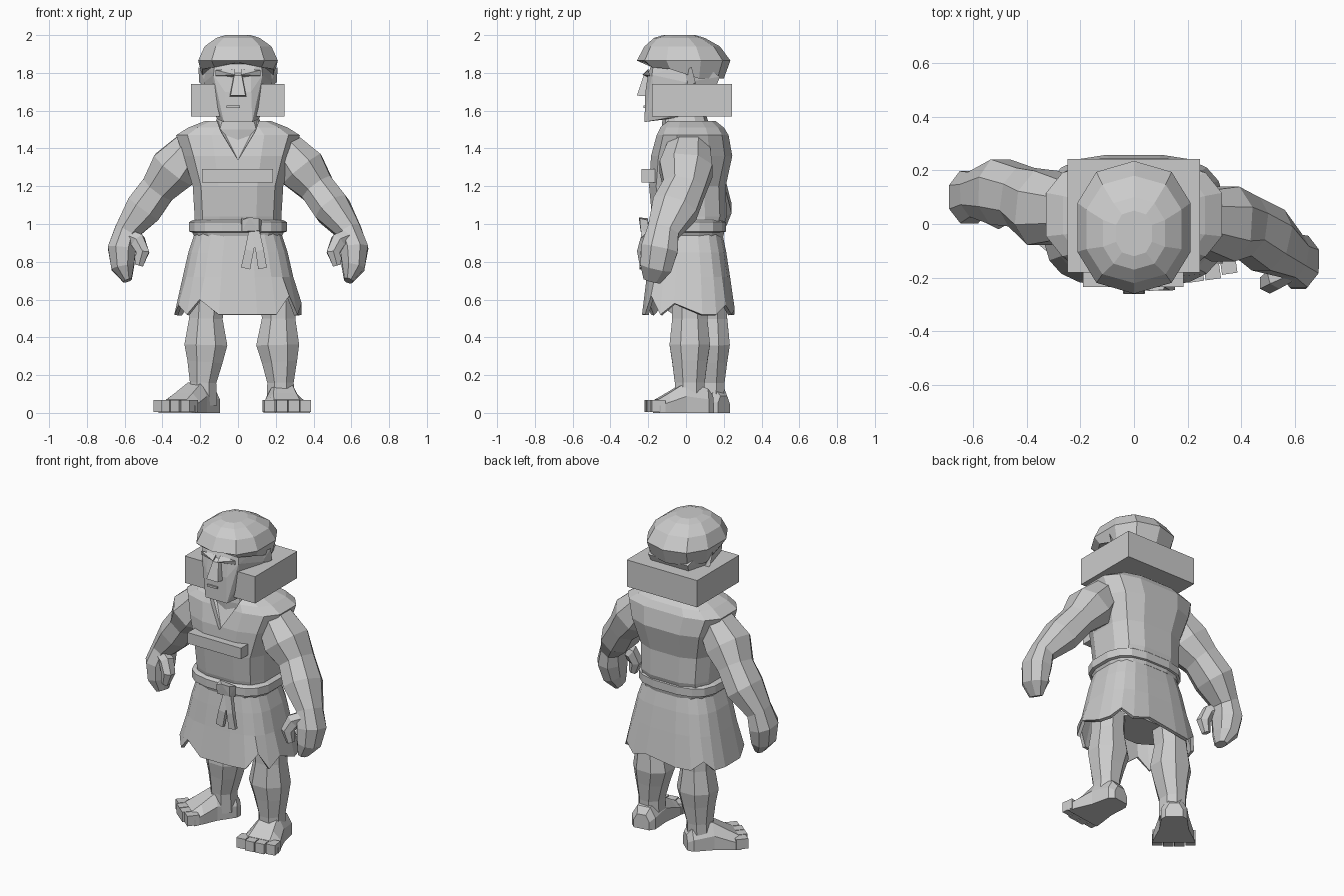
import bpy, bmesh, math
from mathutils import Vector, Matrix

cube = bpy.data.objects.get("Cube")
if cube:
    bpy.data.objects.remove(cube, do_unlink=True)

GREY = (0.6, 0.6, 0.6, 1)
clay = bpy.data.materials.new("plain_grey")
clay.diffuse_color = GREY
clay.use_nodes = True
clay.node_tree.nodes["Principled BSDF"].inputs["Base Color"].default_value = GREY


def finish(name, bm):
    bmesh.ops.recalc_face_normals(bm, faces=bm.faces)
    mesh = bpy.data.meshes.new(name)
    bm.to_mesh(mesh)
    bm.free()
    mesh.materials.append(clay)
    obj = bpy.data.objects.new(name, mesh)
    bpy.context.scene.collection.objects.link(obj)
    return obj


def skin(name, rings, caps=True):
    """Join rings of points with quads."""
    bm = bmesh.new()
    rows = [[bm.verts.new(p) for p in ring] for ring in rings]
    n = len(rows[0])
    for a, b in zip(rows, rows[1:]):
        for i in range(n):
            j = (i + 1) % n
            bm.faces.new((a[i], a[j], b[j], b[i]))
    if caps:
        bm.faces.new(rows[0])
        bm.faces.new(rows[-1])
    return finish(name, bm)


def oval(n, power):
    pts = []
    for i in range(n):
        a = math.tau * (i + 0.5) / n
        c, s = math.cos(a), math.sin(a)
        pts.append((math.copysign(abs(c) ** power, c), math.copysign(abs(s) ** power, s)))
    return pts


def stack(name, levels, n=12, power=0.7, lift=None, caps=True):
    """Horizontal rings given as height, half width, front y, back y."""
    rings = []
    for k, (z, w, front, back) in enumerate(levels):
        ring = []
        for i, (c, s) in enumerate(oval(n, power)):
            p = Vector((c * w, (front + back) / 2 + s * (back - front) / 2, z))
            if lift:
                p.z += lift(k, i, p)
            ring.append(p)
        rings.append(ring)
    return skin(name, rings, caps)


def limb(name, path, n=8):
    """Tube through x, y, z, width radius, depth radius."""
    pts = [Vector(p[:3]) for p in path]
    rings = []
    for k, p in enumerate(path):
        t = (pts[min(k + 1, len(pts) - 1)] - pts[max(k - 1, 0)]).normalized()
        v = Vector((0, 1, 0))
        v = (v - t * v.dot(t)).normalized()
        u = t.cross(v)
        rings.append([pts[k] + u * c * p[3] + v * s * p[4] for c, s in oval(n, 0.9)])
    return skin(name, rings)


def hull(name, half, mirror=True):
    bm = bmesh.new()
    for x, y, z in half:
        bm.verts.new((x, y, z))
        if mirror and x:
            bm.verts.new((-x, y, z))
    bmesh.ops.convex_hull(bm, input=bm.verts)
    return finish(name, bm)


def box(name, lo, hi, matrix=Matrix()):
    bm = bmesh.new()
    bmesh.ops.create_cube(bm, size=1)
    for v in bm.verts:
        v.co = matrix @ Vector([(a + b) / 2 + c * (b - a) for a, b, c in zip(lo, hi, v.co)])
    return finish(name, bm)


# Head
hull("face", [(.12, -.17, 1.87), (.07, -.2, 1.8), (.13, -.18, 1.79), (.125, -.16, 1.66),
              (.075, -.22, 1.54), (.07, -.215, 1.7), (.11, -.13, 1.555), (.13, 0, 1.6),
              (.18, 0, 1.75), (.18, .05, 1.87), (.14, .18, 1.78), (.1, .1, 1.58)])
hull("nose", [(.02, -.2, 1.8), (.02, -.225, 1.785), (.045, -.2, 1.675), (.04, -.26, 1.68)])
box("mouth", (-.06, -.226, 1.615), (.01, -.2, 1.628))
for side, tag in ((1, "left"), (-1, "right")):
    hull(tag + "_brow", [(side * x, y, z) for x, y, z in
         ((.015, -.23, 1.79), (.015, -.2, 1.82), (.12, -.2, 1.815), (.12, -.19, 1.785), (.02, -.19, 1.77))], False)
    hull(tag + "_ear", [(side * x, y, z) for x, y, z in
         ((.15, -.03, 1.8), (.15, -.02, 1.7), (.21, .03, 1.83), (.205, .05, 1.75), (.15, .06, 1.7))], False)


def fringe(k, i, p):
    if k or p.y > -.06:
        return 0
    return .05 if p.y > -.15 else (.085 if abs(p.x) < .12 else .06)


stack("hair", [(1.77, .195, -.215, .2), (1.865, .22, -.26, .235), (1.94, .185, -.22, .18),
               (1.985, .12, -.17, .1), (2.0, .07, -.12, .05)], 10, .85, fringe)
stack("neck", [(1.38, .13, -.12, .13), (1.5, .14, -.13, .13), (1.6, .1, -.12, .1)], 10)

# Neck block and chest bar
box("neck_block", (-.248, -.18, 1.57), (.246, .243, 1.74))
box("chest_bar", (-.19, -.235, 1.22), (.185, -.15, 1.29))

# Tunic top with a cut neckline
top = stack("tunic_top", [(.98, .235, -.17, .2), (1.04, .235, -.185, .22), (1.2, .245, -.2, .215),
                          (1.36, .295, -.19, .25), (1.47, .335, -.16, .23),
                          (1.51, .27, -.14, .205), (1.545, .18, -.11, .16)], 12, .65)
cutter = hull("neckline_cutter", [(0, -.4, 1.33), (0, -.17, 1.34), (.1, -.4, 1.49), (.09, -.12, 1.49),
                                  (.14, -.4, 1.6), (.13, -.06, 1.6)])
cutter.hide_render = True
cutter.hide_viewport = True
cut = top.modifiers.new("neckline", "BOOLEAN")
cut.operation = "DIFFERENCE"
cut.object = cutter

# Belt with knot and hanging ends
stack("belt", [(.955, .245, -.19, .2), (.96, .262, -.205, .215), (1.01, .262, -.205, .215),
               (1.02, .245, -.19, .205)], 16)
stack("belt_rim", [(.935, .235, -.185, .2), (.965, .25, -.195, .207)], 16)
hull("belt_knot", [(.015, -.2, 1.03), (.02, -.245, 1.02), (.02, -.24, .96), (.11, -.24, .965),
                   (.12, -.2, .95), (.11, -.245, 1.03), (.125, -.2, 1.02), (.06, -.25, 1.035)], False)
limb("belt_end_long", [(.08, -.215, .97, .03, .018), (.06, -.235, .86, .032, .018), (.04, -.235, .765, .034, .015)], 4)
limb("belt_end_short", [(.09, -.22, .97, .03, .018), (.115, -.235, .86, .03, .018), (.13, -.235, .765, .032, .015)], 4)


# Skirt with a torn hem
def torn(k, i, p):
    return {2: .05, 7: .06, 11: .05, 13: .08, 17: .1, 19: .06, 4: .03}.get(i, 0) if k == 3 else 0


skirt = stack("skirt", [(.97, .225, -.18, .19), (.85, .265, -.195, .215), (.72, .295, -.21, .235),
                        (.52, .34, -.235, .26)], 20, .65, torn, False)
thick = skirt.modifiers.new("cloth", "SOLIDIFY")
thick.thickness = .02
stack("hips", [(.6, .2, -.1, .16), (.75, .22, -.15, .17)], 8)

# Arms: outward distance, height, width radius, depth radius
ARM = [(.22, 1.44, .09, .11), (.34, 1.29, .135, .15), (.42, 1.19, .1, .12), (.5, 1.08, .105, .13),
       (.59, .96, .07, .09), (.615, .87, .08, .105), (.61, .77, .065, .09), (.585, .7, .025, .05)]
DEPTH = {"left": (.02, 0, -.01, -.06, -.12, -.14, -.16, -.18),
         "right": (.05, .06, .1, .12, .11, .1, .09, .08)}
LEG = [(.62, .1, .1), (.5, .095, .1), (.36, .122, .115), (.27, .1, .1), (.16, .075, .085), (.04, .08, .08)]
LEG_X = {"left": (.21, .215, .21, .22, .225, .225), "right": (.16, .17, .17, .175, .185, .185)}
FOOT = [(0, .05, .09), (.03, .075, .13), (.15, .085, .16), (.24, .11, .105), (.3, .125, .07)]

for tag, side in (("left", 1), ("right", -1)):
    ys = DEPTH[tag]
    limb(tag + "_arm", [(side * x, y, z, w, d) for (x, z, w, d), y in zip(ARM, ys)])
    limb(tag + "_thumb", [(side * x, ys[5] - dy, z, r, r) for x, dy, z, r in
         ((.59, .03, .94, .04), (.53, .06, .91, .045), (.505, .08, .85, .04), (.525, .08, .78, .025))], 6)

    # Leg
    leg_y = .02 if side > 0 else .125
    limb(tag + "_leg", [(side * x, leg_y, z, w, d) for (z, w, d), x in zip(LEG, LEG_X[tag])])

    # Foot, running from heel to toes
    heel, toe = (((.215, .14, 0), (.265, -.21, 0)) if side > 0 else ((-.135, .2, 0), (-.365, -.08, 0)))
    ahead = (Vector(toe) - Vector(heel)).normalized()
    place = Matrix.Translation(heel) @ Matrix.Rotation(math.atan2(ahead.y, ahead.x), 4, "Z")
    skin(tag + "_foot", [[place @ Vector((d, w * a, h * b)) for a, b in
         ((-1, 0), (1, 0), (1, .55), (.55, 1), (-.55, 1), (-1, .55))] for d, w, h in FOOT])
    for i in range(4):
        y = -.125 + i * .0635
        reach = .36 - .012 * abs(i - 1.5)
        box(f"{tag}_toe_{i + 1}", (.27, y, .005), (reach, y + .058, .068), place)
